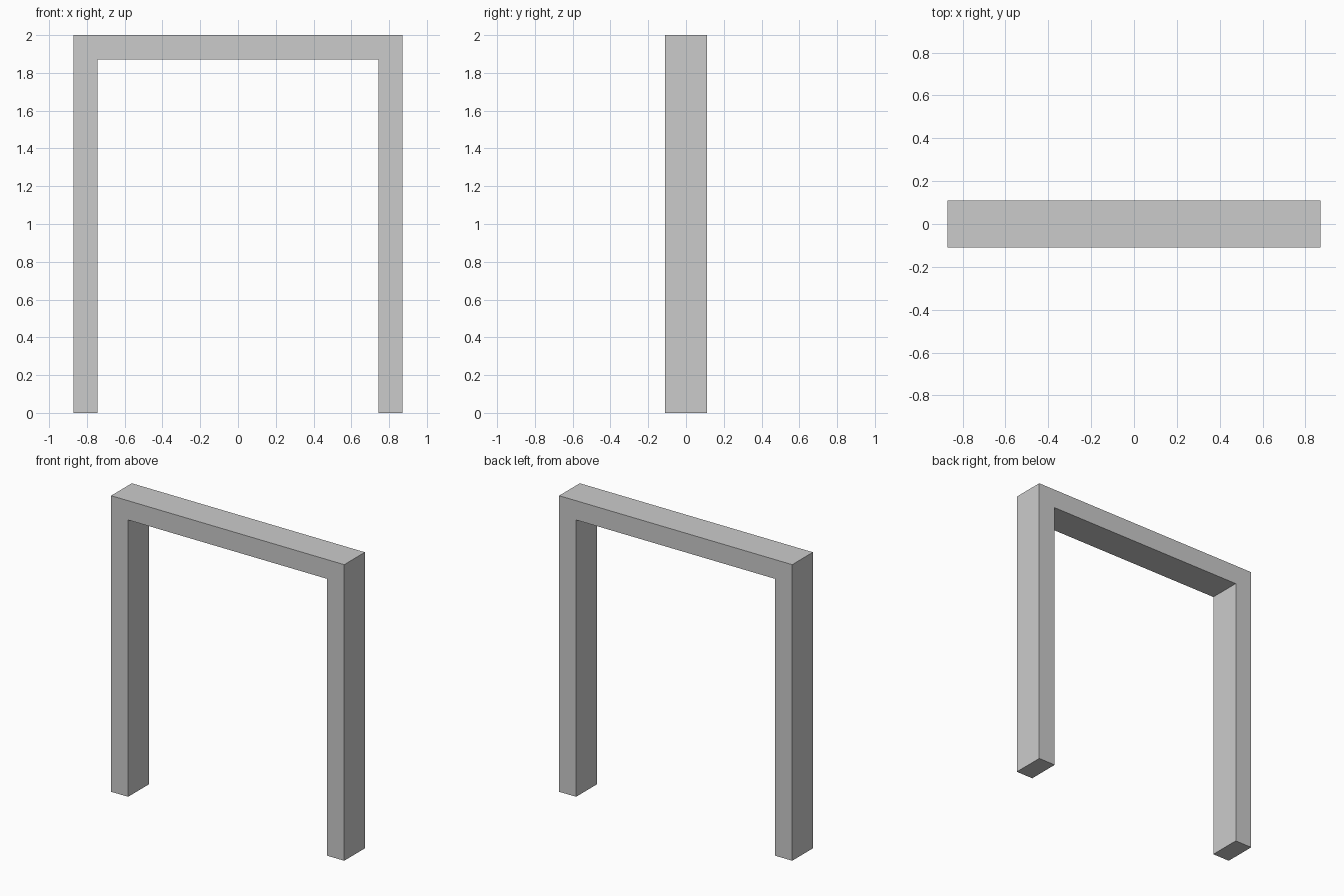
import bpy
import bmesh

if "Cube" in bpy.data.objects:
    bpy.data.objects.remove(bpy.data.objects["Cube"])

HALF_W, INNER = 0.871, 0.744   # outer and inner half widths
HEIGHT, SOFFIT = 2.0, 1.87     # top and underside of the head
HALF_D = 0.11                  # half depth

# U-shaped frame profile, right half mirrored to the left
right = [(INNER, SOFFIT), (INNER, 0), (HALF_W, 0), (HALF_W, HEIGHT)]
profile = right + [(-x, z) for x, z in reversed(right)]

# Extrude the profile through the depth
bm = bmesh.new()
face = bm.faces.new([bm.verts.new((x, -HALF_D, z)) for x, z in profile])
ext = bmesh.ops.extrude_face_region(bm, geom=[face], use_keep_orig=True)
verts = [g for g in ext["geom"] if isinstance(g, bmesh.types.BMVert)]
bmesh.ops.translate(bm, verts=verts, vec=(0, 2 * HALF_D, 0))
bmesh.ops.recalc_face_normals(bm, faces=bm.faces[:])

mesh = bpy.data.meshes.new("door_frame")
bm.to_mesh(mesh)
bm.free()
bpy.context.collection.objects.link(bpy.data.objects.new("door_frame", mesh))
